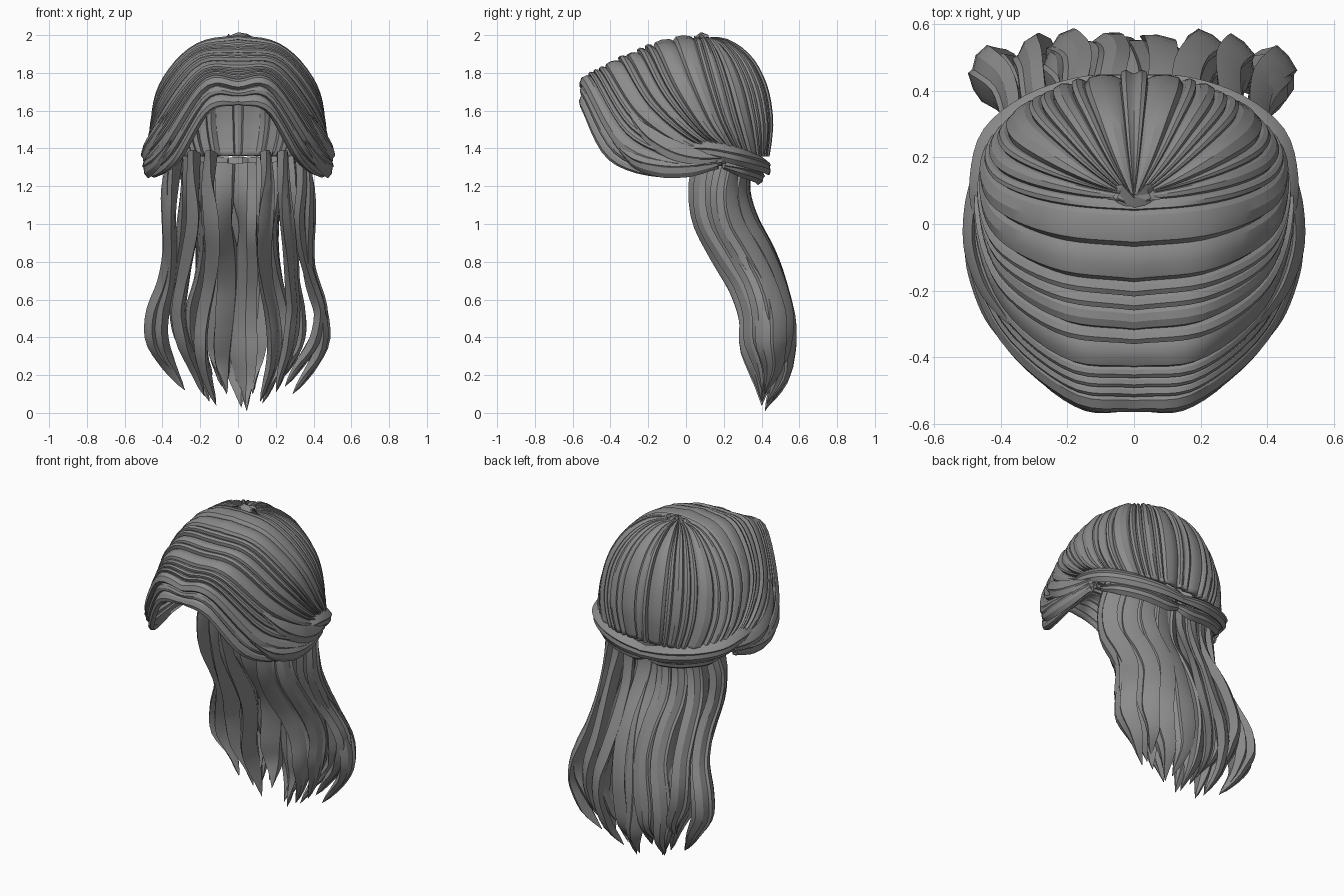
import bpy, bmesh, math, random
from mathutils import Vector

if "Cube" in bpy.data.objects:
    bpy.data.objects.remove(bpy.data.objects["Cube"])

random.seed(7)
mat = bpy.data.materials.new("hair_grey")
mat.diffuse_color = (0.26, 0.26, 0.26, 1)
mat.use_nodes = True
mat.node_tree.nodes["Principled BSDF"].inputs["Base Color"].default_value = mat.diffuse_color


def spline(pts, t):
    """Catmull-Rom through evenly spaced points, t in 0..1"""
    n = len(pts) - 1
    i = min(int(max(t, 0) * n), n - 1)
    f = t * n - i
    b, c = pts[i], pts[i + 1]
    a = pts[i - 1] if i > 0 else b * 2 - c
    d = pts[i + 2] if i + 2 <= n else c * 2 - b
    return 0.5 * (2 * b + (c - a) * f + (2 * a - 5 * b + 4 * c - d) * f * f
                  + (3 * b - a - 3 * c + d) * f ** 3)


def finish(bm, name, angle=32):
    me = bpy.data.meshes.new(name)
    bm.to_mesh(me)
    bm.free()
    me.materials.append(mat)
    for p in me.polygons:
        p.use_smooth = True
    me.set_sharp_from_angle(angle=math.radians(angle))
    ob = bpy.data.objects.new(name, me)
    bpy.context.collection.objects.link(ob)
    return ob


SECTION = [(-1, -.2), (-.6, .5), (-.05, 1), (.1, .72), (.6, .6), (1, -.1), (.35, -.8), (-.4, -.6)]


def lock(name, pts, width, thick, taper, roll=0, steps=22, flip=1):
    """Lens-shaped lock of hair swept along a path, facing away from the head axis"""
    pts = [Vector(p) for p in pts]
    bm = bmesh.new()
    rings = []
    for k in range(steps + 1):
        t = k / steps
        p = spline(pts, t)
        tan = (spline(pts, min(t + .01, 1)) - spline(pts, max(t - .01, 0))).normalized()
        cy = min(.4, .1 + max(0, 1.25 - p.z) * .4)
        out = Vector((p.x, p.y - cy, 0))
        out = (out - tan * out.dot(tan)).normalized()
        side = tan.cross(out)
        c, r = math.cos(roll * t), math.sin(roll * t)
        side, out = side * c + out * r, out * c - side * r
        i = t * (len(taper) - 1)
        j = min(int(i), len(taper) - 2)
        s = taper[j] + (taper[j + 1] - taper[j]) * (i - j)
        h = thick * (.25 + .75 * s) * min(1, s * 4)
        rings.append([bm.verts.new(p + side * (a * width * s * flip) + out * (b * h))
                      for a, b in SECTION])
    n = len(SECTION)
    for a, b in zip(rings, rings[1:]):
        for i in range(n):
            bm.faces.new((a[i], a[(i + 1) % n], b[(i + 1) % n], b[i]))
    bm.faces.new(rings[0])
    bm.faces.new(rings[-1])
    bmesh.ops.recalc_face_normals(bm, faces=bm.faces)
    return finish(bm, name)


# Combed cap, front half: guide hairs from the parting to the tied side
GUIDES = [
    [(0, -.53, 1.63), (.15, -.53, 1.59), (.30, -.40, 1.34), (.42, -.12, 1.255), (.44, .14, 1.31)],
    [(0, -.54, 1.73), (.17, -.52, 1.73), (.38, -.34, 1.42), (.475, -.08, 1.32), (.44, .2, 1.34)],
    [(0, -.44, 1.815), (.19, -.42, 1.80), (.38, -.26, 1.56), (.465, -.02, 1.405), (.43, .22, 1.36)],
    [(0, -.28, 1.895), (.215, -.25, 1.87), (.39, -.13, 1.66), (.45, .06, 1.465), (.42, .24, 1.37)],
    [(0, -.1, 1.965), (.225, -.075, 1.92), (.40, .01, 1.72), (.445, .13, 1.5), (.41, .26, 1.37)],
]
GUIDES = [[Vector(p) for p in g] for g in GUIDES]

# Back half: ellipse levels (x radius, y radius, height) fanned out from the crown
LEVELS = [(0, 0, 1.985), (.155, .13, 1.965), (.295, .26, 1.875), (.40, .34, 1.73),
          (.453, .37, 1.57), (.477, .365, 1.455), (.5, .35, 1.36)]
for step in range(4):
    guide = []
    for i, (rx, ry, z) in enumerate(LEVELS):
        a0 = .1 + .58 * (i / 6) ** 2
        a = a0 + (math.pi / 2 - a0) * step / 3
        guide.append(Vector((rx * math.cos(a), .07 + ry * math.sin(a), z)))
    GUIDES.append(guide)


def cap_point(t, v):
    return spline([spline(g, t) for g in GUIDES], v)


def cap_columns():
    """Uneven strand widths, each strand a small overlapping step"""
    w = [random.choice((.6, .9, 1.2, 1.5)) for _ in range(23)]
    total, v, cols = sum(w), 0, []
    for x in w:
        h = random.uniform(.7, 1.25)
        for f, d in ((0, 0), (.14, .85), (.5, 1), (.85, .55)):
            cols.append(((v + x * f) / total, d * h))
        v += x
    return cols + [(1, .5)]


bm = bmesh.new()
NT = 22
cols = cap_columns()
for s in (1, -1):
    grid = []
    for v, d in cols:
        col = []
        for k in range(NT + 1):
            t = k / NT
            p = cap_point(t, v)
            q = max(t, .03)
            du = cap_point(min(q + .01, 1), v) - cap_point(q - .01, v)
            dv = cap_point(q, min(v + .006, 1)) - cap_point(q, max(v - .006, 0))
            fade = min(1, t * 5) if v > .6 else 1
            p = p + du.cross(dv).normalized() * (.021 * d * fade)
            if k == 0 or v == 1:
                p.x = 0
            col.append(bm.verts.new((p.x * s, p.y, p.z)))
        grid.append(col)
    for a, b in zip(grid, grid[1:]):
        for k in range(NT):
            f = (a[k], a[k + 1], b[k + 1], b[k])
            bm.faces.new(f if s > 0 else f[::-1])
bmesh.ops.remove_doubles(bm, verts=bm.verts, dist=.0005)
cap = finish(bm, "combed_cap", 24)
sol = cap.modifiers.new("thickness", 'SOLIDIFY')
sol.thickness = .03
sol.offset = -1

# Side sweeps lying on the cap, and twisted bands that meet at the back
BAND = [(.46, 0, 1.40), (.465, .12, 1.395), (.43, .26, 1.365), (.31, .36, 1.335), (.15, .415, 1.31), (-.01, .425, 1.29)]
UNDER = [(.41, .2, 1.31), (.35, .3, 1.29), (.22, .37, 1.265), (.08, .385, 1.25), (0, .38, 1.26)]
for s, side in ((1, "right"), (-1, "left")):
    def mirrored(pts):
        return [(p[0] * s, p[1], p[2]) for p in pts]

    for label, v0, v1 in (("upper", .24, .17), ("lower", .1, .09)):
        path = [cap_point(.46 + .13 * i, v0 + (v1 - v0) * i / 4) + Vector((.014, 0, 0)) for i in range(5)]
        lock(f"{side}_{label}_sweep", mirrored(path), .062, .028, [.1, .8, 1, .9, .6], flip=s)
    lock(side + "_tied_band", mirrored(BAND), .052, .032, [.5, .9, 1, 1, .95, .7], roll=.5 * s, flip=s)
    lock(side + "_under_band", mirrored(UNDER), .045, .035, [.4, 1, 1, 1, .6], flip=s)

# Hanging hair: height, half width, front depth, back depth
PROFILE = [(1.38, .35, .12, .33), (1.20, .37, .09, .30), (1.03, .375, .10, .34),
           (.86, .385, .19, .43), (.69, .41, .30, .49), (.52, .45, .37, .515),
           (.36, .44, .375, .52), (.21, .37, .40, .515), (.06, .29, .40, .43)]


def hanging(name, f, layer, tip, width, top=0, inset=0):
    """f is the sideways place -1..1; layer is +1 at the back and -1 at the front"""
    phase = random.uniform(0, 6.28)
    pts = []
    n = len(PROFILE) - 1
    for i, (z, hw, fy, by) in enumerate(PROFILE):
        bulge = layer * (1 - abs(f) ** 3) * (1 - inset)
        y = (fy + by) / 2 + bulge * (by - fy) / 2
        x = f * hw + .018 * math.sin(i * 1.05 + phase) * min(1, i / 2)
        pts.append((x, y, z + (tip - .06) * (i / n) ** 2 - top * (1 - i / n)))
    lock(name, pts, width, .04, [.85, .95, 1, 1, 1, 1.1, 1.1, .72, .02], steps=26)


# Back layer
for i, tip in enumerate([.12, .2, .06, .14, .03, .1, .05, .18, .1]):
    hanging(f"back_lock_{i + 1}", -.98 + 1.96 * i / 8, 1, tip, .078, top=.03)
# Front layer
for s, side in ((1, "right"), (-1, "left")):
    for i, (f, tip, w) in enumerate([(.92, .13, .075), (.66, .1, .085), (.40, .05, .09)]):
        hanging(f"{side}_front_lock_{i + 1}", f * s, -1, tip + .01 * s, w)
# Inner locks filling the middle
for i, (f, tip) in enumerate([(-.5, .2), (-.17, .1), (.1, .01), (.5, .16)]):
    hanging(f"inner_lock_{i + 1}", f, 1, tip, .075, top=.06, inset=.75)
